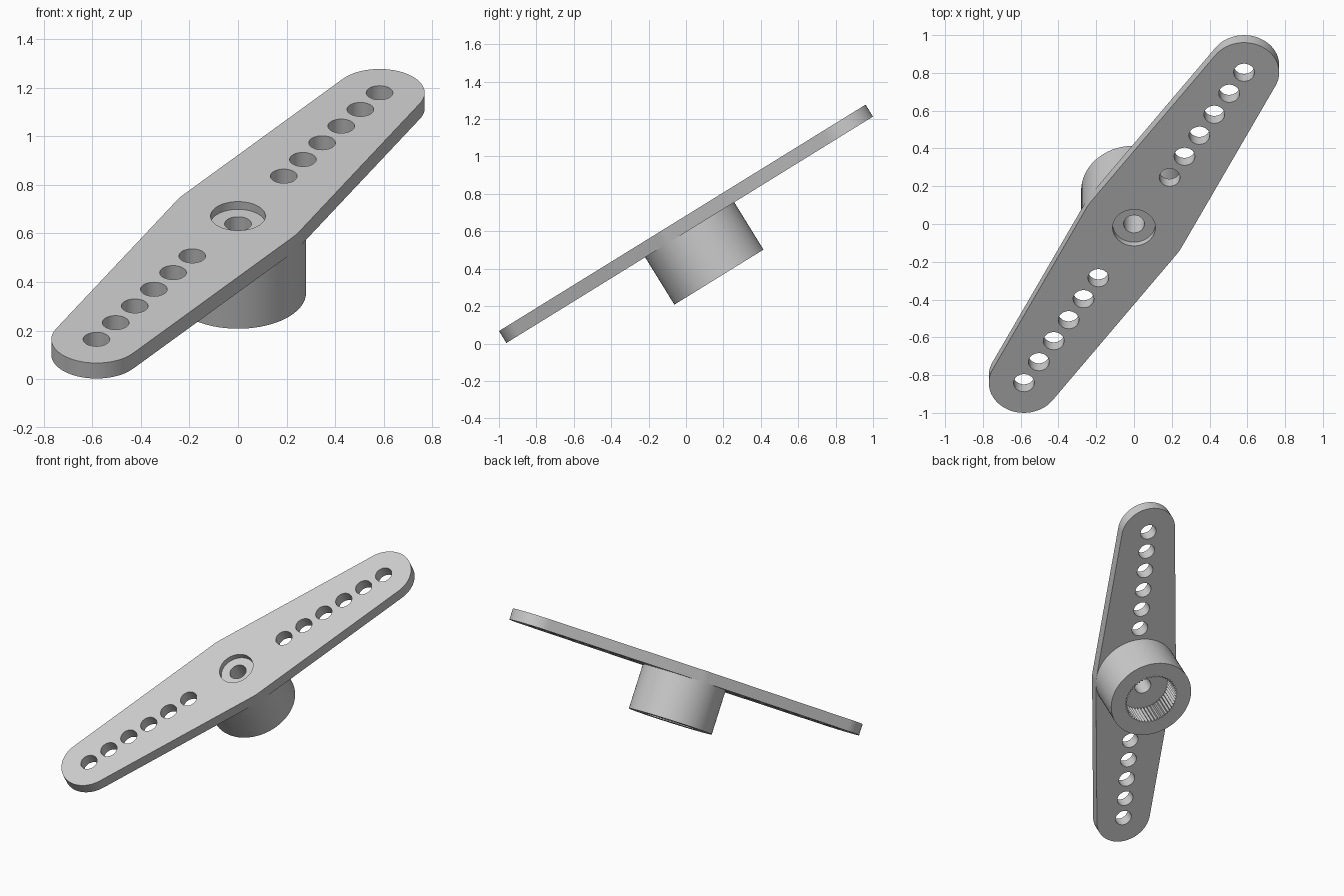
import bpy, bmesh
from math import sin, cos, asin, pi, radians
from mathutils import Matrix

if "Cube" in bpy.data.objects:
    bpy.data.objects.remove(bpy.data.objects["Cube"])

HALF = 0.0375        # half plate thickness
BOTTOM = -0.335      # lower end of the hub
REACH = 1.128        # centre to end of arm
HUB_R, TIP_R, HOLE_R = 0.28, 0.186, 0.055

grey = bpy.data.materials.new("light grey plastic")
grey.use_nodes = True
colour = (0.6, 0.6, 0.6, 1)
grey.diffuse_color = colour
grey.node_tree.nodes["Principled BSDF"].inputs["Base Color"].default_value = colour


def arc(cx, cy, r, start, end, steps):
    return [(cx + r * cos(start + (end - start) * i / steps),
             cy + r * sin(start + (end - start) * i / steps)) for i in range(steps + 1)]


def circle(r, cy=0, n=48):
    return arc(0, cy, r, 0, 2 * pi, n)[:-1]


def prism(name, profiles, z0, z1):
    """Extrude closed profiles from z0 to z1."""
    bm = bmesh.new()
    for pts in profiles:
        low = bm.faces.new([bm.verts.new((x, y, z0)) for x, y in pts])
        ext = bmesh.ops.extrude_face_region(bm, geom=[low], use_keep_orig=True)
        for v in ext["geom"]:
            if isinstance(v, bmesh.types.BMVert):
                v.co.z = z1
    bmesh.ops.recalc_face_normals(bm, faces=bm.faces[:])
    mesh = bpy.data.meshes.new(name)
    bm.to_mesh(mesh)
    bm.free()
    mesh.materials.append(grey)
    ob = bpy.data.objects.new(name, mesh)
    bpy.context.collection.objects.link(ob)
    return ob


def select(ob):
    bpy.ops.object.select_all(action='DESELECT')
    ob.select_set(True)
    bpy.context.view_layer.objects.active = ob


def cut(ob, profiles, z0, z1):
    """Cut the extruded profiles out of an object."""
    cutter = prism("cutter", profiles, z0, z1)
    cutter.hide_render = True
    mod = ob.modifiers.new("cut", 'BOOLEAN')
    mod.operation, mod.solver, mod.object = 'DIFFERENCE', 'EXACT', cutter
    select(ob)
    bpy.ops.object.modifier_apply(modifier=mod.name)
    bpy.data.objects.remove(cutter)


# Tapered double arm, tangent to the hub and to both rounded tips
a = asin((HUB_R - TIP_R) / REACH)
outline = (arc(0, REACH, TIP_R, a, pi - a, 28) + arc(0, 0, HUB_R, pi - a, pi + a, 4)
           + arc(0, -REACH, TIP_R, pi + a, 2 * pi - a, 28) + arc(0, 0, HUB_R, -a, a, 4))
arm = prism("double_arm", [outline], -HALF, HALF)

# Rows of link holes, centre screw hole and screw head recess
offsets = [side * (0.365 + 0.1526 * i) for side in (-1, 1) for i in range(6)]
cut(arm, [circle(HOLE_R, d, 32) for d in offsets + [0]], -0.2, 0.2)
cut(arm, [circle(0.113)], 0, 0.2)

# Hub under the arm with a splined socket
hub = prism("hub", [circle(HUB_R, 0, 72)], BOTTOM, -HALF)
TEETH = 50
spline = []
for i in range(TEETH * 2):
    r = 0.182 if i % 2 else 0.168
    t = pi * i / TEETH
    spline.append((r * cos(t), r * sin(t)))
cut(hub, [spline], BOTTOM - 0.1, BOTTOM + 0.16)
cut(hub, [circle(HOLE_R, 0, 32)], BOTTOM - 0.1, 0.1)

# Shade and tilt the whole part
pose = (Matrix.Translation((0, 0, 0.64)) @ Matrix.Rotation(radians(31.7), 4, 'X')
        @ Matrix.Rotation(radians(-31.1), 4, 'Z'))
for ob in (arm, hub):
    select(ob)
    bpy.ops.object.shade_smooth_by_angle(angle=radians(30))
    ob.matrix_world = pose
